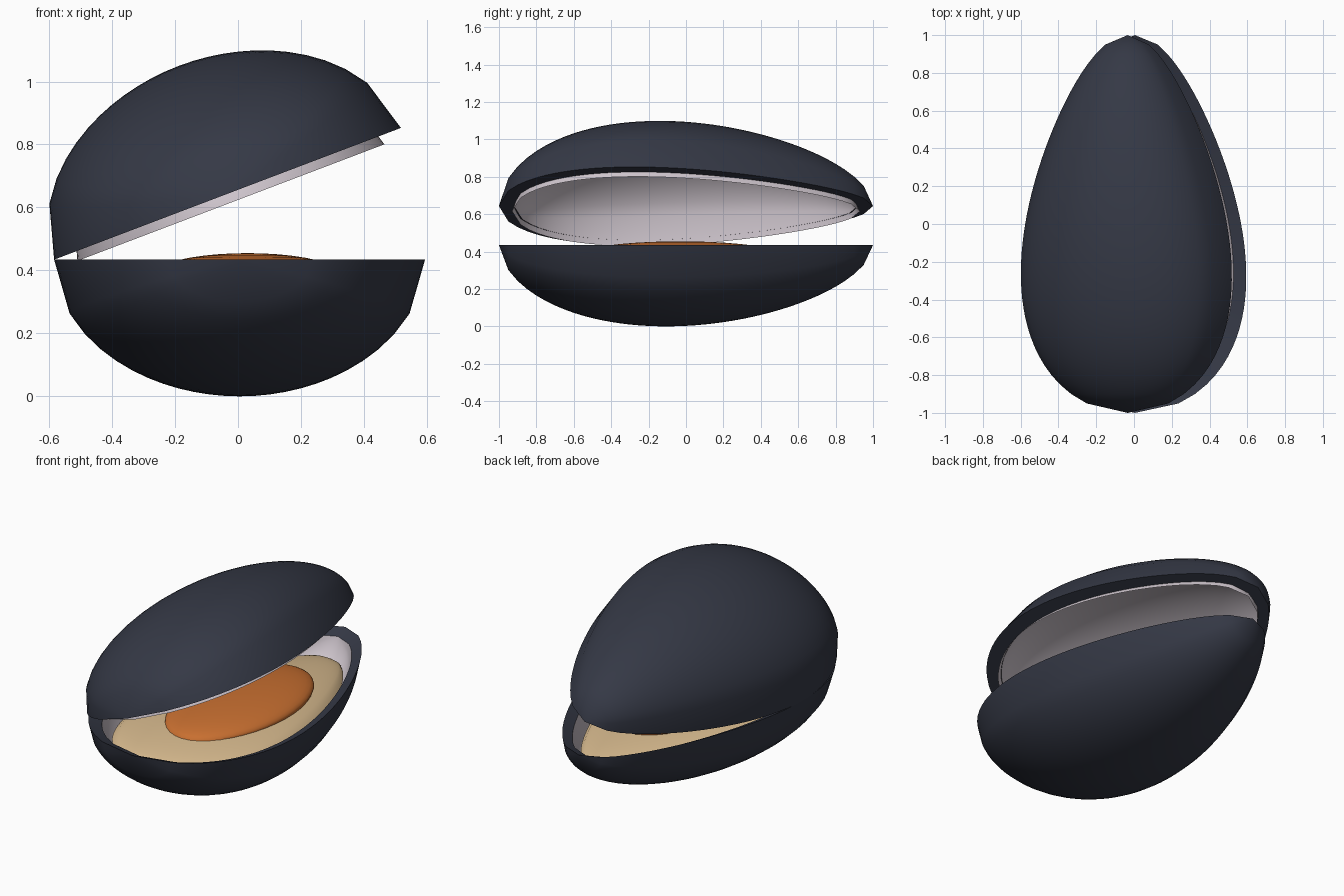
import bpy, bmesh, math
from mathutils import Matrix, Vector

if "Cube" in bpy.data.objects:
    bpy.data.objects.remove(bpy.data.objects["Cube"])

RIM_Z = 0.435
X0 = 0.005
ROWS, COLS = 40, 24


def half_width(y):
    return 0.562 * math.sqrt(max(0, 1 - y * y)) * (1 - 0.33 * y)


def depth(y):
    return 0.432 * max(0, 1 - y * y) ** 0.55 * (1 - 0.12 * y)


def material(name, rgb):
    m = bpy.data.materials.new(name)
    m.diffuse_color = (*rgb, 1)
    m.use_nodes = True
    m.node_tree.nodes["Principled BSDF"].inputs["Base Color"].default_value = m.diffuse_color
    return m


def add_bowl(bm, sx, sy, sz, side, z=0):
    """Egg-shaped half shell; side -1 bulges down, +1 bulges up."""
    grid = []
    for i in range(ROWS + 1):
        y = -1 + 2 * i / ROWS
        row = []
        for j in range(COLS + 1):
            u = -1 + 2 * j / COLS
            h = side * sz * depth(y) * math.sqrt(max(0, 1 - u * u))
            row.append(bm.verts.new((sx * half_width(y) * u, sy * y, z + h)))
        grid.append(row)
    for i in range(ROWS):
        for j in range(COLS):
            f = [grid[i][j], grid[i][j + 1], grid[i + 1][j + 1], grid[i + 1][j]]
            bm.faces.new(f if side > 0 else f[::-1])


def add_rim(bm, sx, sy, side, z):
    """Strip joining the outer edge to the lining edge."""
    for s in (-1, 1):
        pairs = []
        for i in range(ROWS + 1):
            y = -1 + 2 * i / ROWS
            w = s * half_width(y)
            pairs.append((bm.verts.new((w, y, 0)), bm.verts.new((w * sx, y * sy, z))))
        for a, b in zip(pairs, pairs[1:]):
            f = [a[0], b[0], b[1], a[1]]
            bm.faces.new(f if s * side < 0 else f[::-1])
    # close the small gaps at both tips happens when doubles are merged


def finish(bm, name, mat, matrix):
    bmesh.ops.remove_doubles(bm, verts=bm.verts, dist=0.0005)
    me = bpy.data.meshes.new(name)
    bm.to_mesh(me)
    bm.free()
    ob = bpy.data.objects.new(name, me)
    bpy.context.collection.objects.link(ob)
    ob.matrix_world = matrix
    me.materials.append(mat)
    bpy.ops.object.select_all(action='DESELECT')
    ob.select_set(True)
    bpy.context.view_layer.objects.active = ob
    bpy.ops.object.shade_smooth_by_angle(angle=math.radians(42))
    return ob


dark = material("shell_dark", (0.035, 0.04, 0.06))
pearl = material("pearl", (0.62, 0.56, 0.61))
tan = material("flesh_tan", (0.68, 0.49, 0.27))
orange = material("flesh_orange", (0.58, 0.16, 0.03))

# Lower half lies flat, upper half is swung open about the left edge
base = Matrix.Translation((X0, 0, RIM_Z))
pivot = Vector((-0.582, 0, RIM_Z))
swing = (Matrix.Translation(pivot) @ Matrix.Rotation(math.radians(-20.8), 4, 'Y')
         @ Matrix.Translation(-pivot) @ base)

for label, side, mat, rim in (("lower", -1, base, (0.885, 0.93, -0.03)),
                              ("upper", 1, swing, (0.87, 0.92, 0.0))):
    # Outer shell with its rim
    bm = bmesh.new()
    add_bowl(bm, 1, 1, 1, side)
    add_rim(bm, rim[0], rim[1], side, rim[2])
    finish(bm, label + "_shell", dark, mat)
    # Pearly lining
    bm = bmesh.new()
    add_bowl(bm, 0.885, 0.93, 0.88, side, -0.03)
    bmesh.ops.reverse_faces(bm, faces=bm.faces)
    finish(bm, label + "_lining", pearl, mat)

# Soft body lying in the lower shell
bm = bmesh.new()
for side in (-1, 1):
    add_bowl(bm, 0.82, 0.86, 0.24, side)
finish(bm, "body", tan, Matrix.Translation((X0, 0, 0.30)))

# Orange mound on top of the body
bm = bmesh.new()
bmesh.ops.create_uvsphere(bm, u_segments=40, v_segments=20, radius=1)
bmesh.ops.scale(bm, vec=(0.31, 0.545, 0.075), verts=bm.verts)
finish(bm, "orange_mound", orange, Matrix.Translation((0.03, -0.03, 0.38)))
